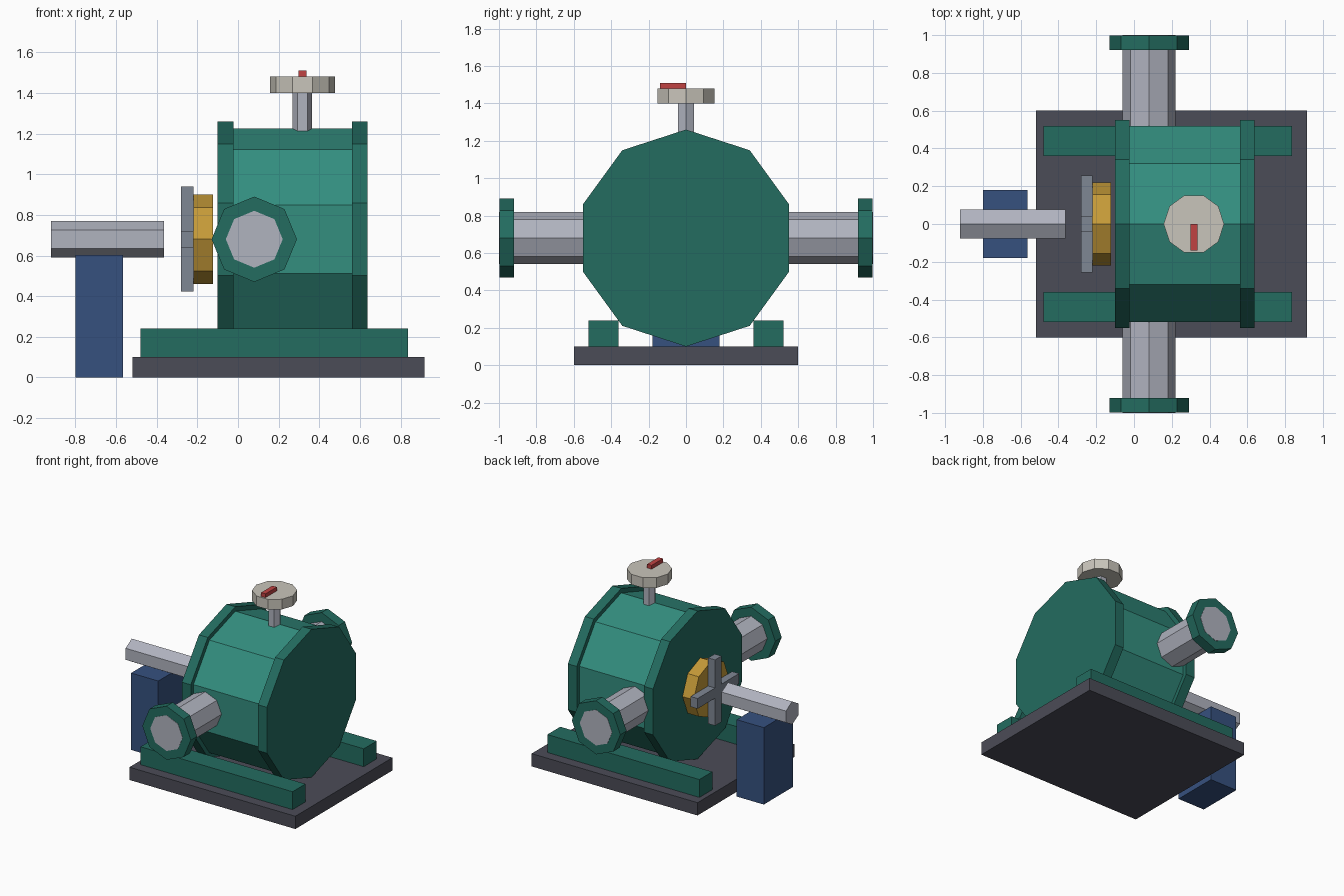
import bpy, bmesh, math

if "Cube" in bpy.data.objects:
    bpy.data.objects.remove(bpy.data.objects["Cube"])


def srgb(h):
    c = [int(h[i:i + 2], 16) / 255 for i in (0, 2, 4)]
    return [v / 12.92 if v <= 0.04045 else ((v + 0.055) / 1.055) ** 2.4 for v in c] + [1]


MATS = {}
for name, h in {"teal": "338e7f", "dark green": "236c60", "charcoal": "4b4c57",
                "steel": "b0b3bf", "brass": "c59a38", "grey metal": "7f8794",
                "ivory": "c9c5bb", "red": "c04242", "blue": "36517f"}.items():
    MATS[name] = bpy.data.materials.new(name)
    MATS[name].diffuse_color = srgb(h)


def finish(name, bm, mat):
    bmesh.ops.recalc_face_normals(bm, faces=bm.faces)
    me = bpy.data.meshes.new(name)
    bm.to_mesh(me)
    bm.free()
    me.materials.append(MATS[mat])
    ob = bpy.data.objects.new(name, me)
    bpy.context.collection.objects.link(ob)
    return ob


def box(name, mat, x, y, z):
    """Box from (min, max) ranges."""
    bm = bmesh.new()
    bmesh.ops.create_cube(bm, size=1)
    for v in bm.verts:
        v.co = [r[0] if c < 0 else r[1] for c, r in zip(v.co, (x, y, z))]
    return finish(name, bm, mat)


def prism(name, mat, axis, centre, r, n, lo, hi):
    """Regular n-sided prism along an axis, from lo to hi.
    The first corner points to +z (to +x for an upright prism)."""
    bm = bmesh.new()
    cx, cy, cz = centre
    rings = []
    for t in (lo, hi):
        ring = []
        for i in range(n):
            a = math.tau * i / n
            p, q = r * math.sin(a), r * math.cos(a)
            co = {"x": (t, cy + p, cz + q), "y": (cx + p, t, cz + q),
                  "z": (cx + q, cy + p, t)}[axis]
            ring.append(bm.verts.new(co))
        rings.append(ring)
        bm.faces.new(ring)
    for i in range(n):
        j = (i + 1) % n
        bm.faces.new((rings[0][i], rings[0][j], rings[1][j], rings[1][i]))
    return finish(name, bm, mat)


AX = (0, 0, 0.68)      # main shaft axis
PORT = (0.08, 0, 0.68)  # side pipe axis
DIAL = (0.317, 0, 0)    # gauge axis

# Base plate and mounting rails
box("base_plate", "charcoal", (-0.52, 0.917), (-0.6, 0.6), (0, 0.1))
for side, s in (("front", -1), ("back", 1)):
    box(side + "_rail", "dark green", (-0.48, 0.837), sorted((s * 0.36, s * 0.52)), (0.1, 0.24))

# Pump casing with end covers
prism("casing", "teal", "x", AX, 0.545, 10, -0.06, 0.6)
prism("inner_cover", "dark green", "x", AX, 0.58, 10, -0.1, -0.023)
prism("outer_cover", "dark green", "x", AX, 0.58, 10, 0.56, 0.637)

# Side pipes with flanges
for side, s in (("front", -1), ("back", 1)):
    prism(side + "_pipe", "steel", "y", PORT, 0.14, 8, *sorted((s * 0.4, s * 1.0)))
    prism(side + "_pipe_flange", "dark green", "y", PORT, 0.21, 8, *sorted((s * 0.92, s * 0.998)))

# Gland, coupling cross, shaft and bearing block
prism("gland", "brass", "x", AX, 0.22, 8, -0.22, -0.123)
box("cross_upright", "grey metal", (-0.28, -0.22), (-0.04, 0.04), (0.424, 0.94))
box("cross_bar", "grey metal", (-0.28, -0.22), (-0.257, 0.257), (0.64, 0.72))
prism("drive_shaft", "steel", "x", AX, 0.09, 6, -0.92, -0.363)
box("bearing_block", "blue", (-0.8, -0.565), (-0.18, 0.18), (0, 0.602))

# Gauge on top
prism("gauge_stem", "steel", "z", DIAL, 0.048, 6, 1.17, 1.42)
prism("gauge_dial", "ivory", "z", DIAL, 0.16, 10, 1.4, 1.48)
box("gauge_needle", "red", (0.298, 0.336), (-0.14, 0), (1.475, 1.51))

for m in bpy.data.materials:
    if m.users and not m.is_grease_pencil:
        m.use_nodes = True
        m.node_tree.nodes["Principled BSDF"].inputs["Base Color"].default_value = m.diffuse_color
